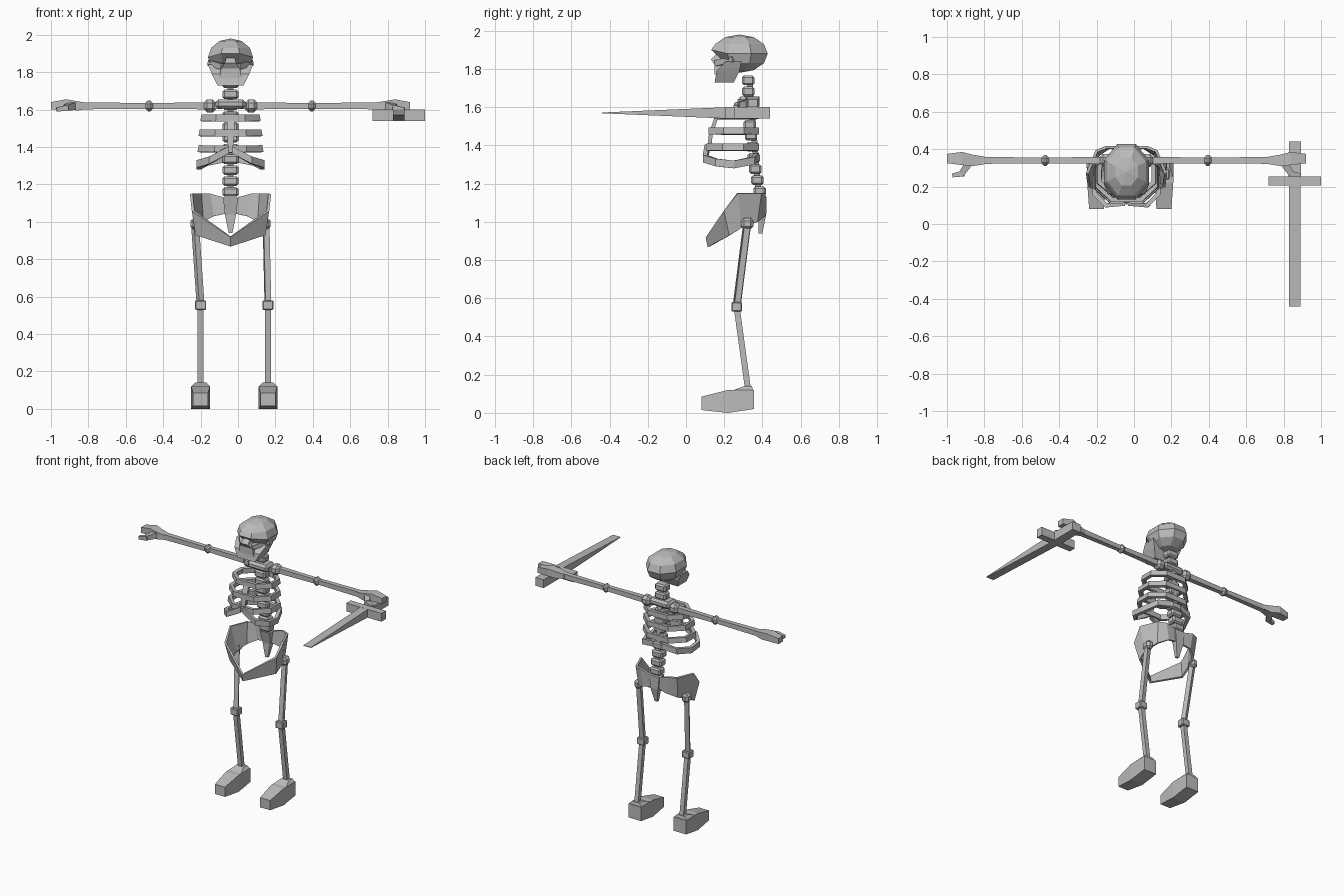
import bpy, bmesh, math
from mathutils import Vector, Matrix

default_cube = bpy.data.objects.get("Cube")
if default_cube:
    bpy.data.objects.remove(default_cube)

body_middle = Vector((-.04, 0, 0))
grey = (.5, .5, .5, 1)
bone = bpy.data.materials.new("bone grey")
bone.use_nodes = True
bone.diffuse_color = grey
bone.node_tree.nodes["Principled BSDF"].inputs["Base Color"].default_value = grey


def finish(name, bm, mirror=False, thickness=0, bevel=0):
    """Turn a bmesh into a part on the body's centre line, with its modifiers."""
    bmesh.ops.recalc_face_normals(bm, faces=bm.faces)
    mesh = bpy.data.meshes.new(name)
    bm.to_mesh(mesh)
    bm.free()
    mesh.materials.append(bone)
    part = bpy.data.objects.new(name, mesh)
    part.location = body_middle
    bpy.context.collection.objects.link(part)
    if mirror:
        part.modifiers.new("Mirror", 'MIRROR')
    if thickness:
        solid = part.modifiers.new("Solidify", 'SOLIDIFY')
        solid.thickness = thickness
        solid.offset = 0
    if bevel:
        part.modifiers.new("Bevel", 'BEVEL').width = bevel
    return part


def box(name, centre, size, **options):
    bm = bmesh.new()
    place = Matrix.LocRotScale(Vector(centre), None, Vector(size))
    bmesh.ops.create_cube(bm, size=1, matrix=place)
    return finish(name, bm, **options)


def rod(name, start, end, thin=.022, thick=.022, **options):
    """Four-sided bone between two points."""
    start, end = Vector(start), Vector(end)
    along = end - start
    turn = along.to_track_quat('Z', 'Y').to_matrix().to_4x4()
    place = Matrix.Translation((start + end) / 2) @ turn @ Matrix.Rotation(math.pi / 4, 4, 'Z')
    bm = bmesh.new()
    bmesh.ops.create_cone(bm, cap_ends=True, segments=4, radius1=thin, radius2=thick,
                          depth=along.length, matrix=place)
    return finish(name, bm, **options)


def loft(name, axis, *sections, **options):
    """Skin rectangles across an axis, each given by its centre and two half sizes."""
    u, v = [i for i in range(3) if i != "xyz".index(axis)]
    bm = bmesh.new()
    rings = []
    for x, y, z, half_u, half_v in sections:
        ring = []
        for su, sv in ((-1, -1), (1, -1), (1, 1), (-1, 1)):
            corner = Vector((x, y, z))
            corner[u] += su * half_u
            corner[v] += sv * half_v
            ring.append(bm.verts.new(corner))
        rings.append(ring)
    for a, b in zip(rings, rings[1:]):
        for i in range(4):
            bm.faces.new((a[i - 1], a[i], b[i], b[i - 1]))
    bm.faces.new(rings[0])
    bm.faces.new(rings[-1])
    return finish(name, bm, **options)


def band(name, lower, upper, thickness=.025):
    """Mirrored strip of bone between two edge lines."""
    bm = bmesh.new()
    low = [bm.verts.new(p) for p in lower]
    high = [bm.verts.new(p) for p in upper]
    for i in range(len(low) - 1):
        bm.faces.new((low[i], low[i + 1], high[i + 1], high[i]))
    return finish(name, bm, mirror=True, thickness=thickness)


# Skull: faceted ball with a raised brow and a recessed face below it
bm = bmesh.new()
skull_place = Matrix.LocRotScale(Vector((0, .28, 1.88)), None, Vector((.13, .16, .1)))
bmesh.ops.create_uvsphere(bm, u_segments=8, v_segments=6, radius=1,
                          matrix=skull_place @ Matrix.Rotation(math.pi / 8, 4, 'Z'))
for v in bm.verts:
    if v.co.y < .2:
        if v.co.z < 1.87:
            v.co.y = .21
        elif v.co.z < 1.9:
            v.co.z += .02
finish("cranium", bm)
loft("nose_and_upper_jaw", 'z', (0, .21, 1.89, .02, .04), (0, .19, 1.85, .03, .06),
     (0, .2, 1.82, .05, .05), (0, .2, 1.77, .06, .05))
loft("lower_jaw", 'z', (0, .25, 1.84, .12, .04), (0, .22, 1.79, .1, .06),
     (0, .2, 1.73, .07, .05))
rod("cheekbone", (.11, .25, 1.85), (.04, .16, 1.83), mirror=True)

# Spine: vertebrae leaning back towards the sacrum
count = 11
for i in range(count):
    t = i / (count - 1)
    box("vertebra", (0, .325 + .06 * t * t, 1.74 - .58 * t), (.085, .065, .05), bevel=.01)
rod("spinal_cord", (0, .33, 1.76), (0, .38, 1.15))
loft("sacrum", 'z', (0, .39, 1.13, .04, .03), (0, .4, 1.04, .03, .02), (0, .39, .94, .01, .01))

# Rib cage: three closed rings, growing downwards
back = .37
for front, z, width in ((.16, 1.555, .15), (.13, 1.475, .16), (.12, 1.39, .165)):
    depth = back - front
    outline = [(0, front), (width / 2, front), (width, front + depth * .3),
               (width, back - depth * .3), (width / 2, back), (0, back)]
    band("rib_ring", [(x, y, z - .018) for x, y in outline],
         [(x * .96, y, z + .018) for x, y in outline])

# Lowest ribs: open, rising to a point under the breastbone
path = [(.02, back, 1.34), (.13, .35, 1.32), (.17, .25, 1.3), (.17, .16, 1.31),
        (.11, .1, 1.33), (.01, .11, 1.385)]
band("lowest_rib", [(x, y, z - .02) for x, y, z in path],
     [(x, y, z + .02) for x, y, z in path])
loft("breastbone", 'z', (0, .16, 1.55, .02, .01), (0, .13, 1.46, .02, .01),
     (0, .12, 1.37, .01, .01))

# Pelvis: flared back wings running into a low bar at the front
band("pelvis",
     [(0, .4, 1.05), (.09, .41, 1.03), (.15, .37, 1), (.18, .29, .97), (.18, .23, .93),
      (0, .12, .87)],
     [(0, .41, 1.12), (.11, .41, 1.15), (.16, .39, 1.15), (.21, .27, 1.15), (.2, .2, 1.06),
      (0, .11, .92)], thickness=.015)

# Shoulders, arms and hands
def arm(x, y=.34, z=1.62):
    return (x, y, z)


box("collar_block", (0, .32, 1.63), (.16, .1, .05), bevel=.015)
rod("collarbone", arm(.05, .31), arm(.1), mirror=True)
box("shoulder", arm(.11), (.07, .07, .07), bevel=.02, mirror=True)
rod("upper_arm", arm(.14), arm(.42), thin=.026, mirror=True)
box("elbow", arm(.435), (.05, .06, .06), bevel=.02, mirror=True)
rod("forearm", arm(.45), arm(.78), thick=.026, mirror=True)
loft("hand", 'x', (*arm(.76), .02, .015), (*arm(.82), .03, .025),
     (*arm(.88, .35, 1.63), .035, .025), (*arm(.96, .35), .025, .02), mirror=True)
rod("thumb", arm(.84, .33), arm(.88, .27, 1.61), thin=.03, mirror=True)
rod("thumb_tip", arm(.87, .27, 1.61), arm(.93, .26, 1.6), thick=.015, mirror=True)

# Legs and feet: the knees stand slightly off centre
for name, side in (("left", 1), ("right", -1)):
    hip = Vector((side * .19, .32, .99))
    knee = Vector((side * .18 + .02, .265, .555))
    heel = Vector((knee.x, .325, .12))
    box(name + "_hip_joint", hip, (.05, .065, .06), bevel=.015)
    rod(name + "_thigh", hip, knee)
    box(name + "_knee", knee, (.06, .055, .05), bevel=.005)
    rod(name + "_shin", knee, heel)
    loft(name + "_ankle", 'z', (knee.x, .3, .12, .05, .05), (knee.x, .325, .14, .03, .02))
    loft(name + "_foot", 'y', (knee.x, .355, .07, .05, .05), (knee.x, .22, .06, .05, .06),
         (knee.x, .08, .05, .04, .035))

# Sword held in the left hand
grip = Vector((.9, .33, 1.57))
box("sword_grip", grip, (.065, .22, .06))
box("sword_guard", grip - Vector((0, .1, 0)), (.28, .05, .06))
loft("sword_blade", 'y', (grip.x, .22, grip.z, .03, .03), (grip.x, -.44, grip.z, .03, .002))
